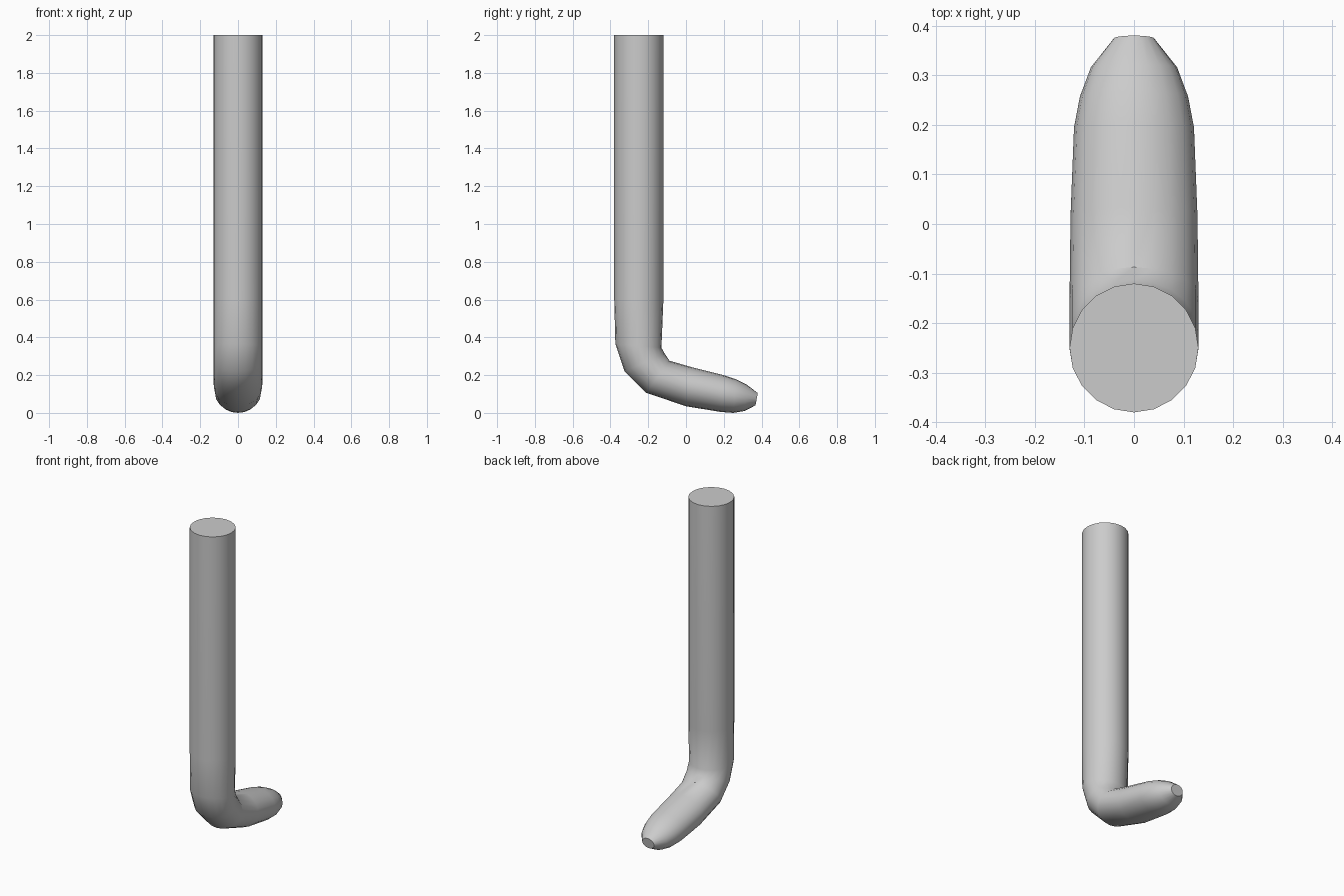
import bpy, bmesh, math
from mathutils import Vector

if "Cube" in bpy.data.objects:
    bpy.data.objects.remove(bpy.data.objects["Cube"])

SIDES = 20
# cross-sections: outer y, outer z, inner y, inner z, half width
RINGS = [
    (-0.38, 2.00, -0.12, 2.00, 0.13),
    (-0.38, 0.60, -0.12, 0.59, 0.13),
    (-0.374, 0.365, -0.13, 0.345, 0.13),
    (-0.325, 0.22, -0.113, 0.314, 0.13),
    (-0.212, 0.107, -0.087, 0.276, 0.13),
    (0.0, 0.035, 0.035, 0.241, 0.128),
    (0.185, 0.005, 0.205, 0.198, 0.121),
    (0.25, 0.0, 0.265, 0.178, 0.109),
    (0.31, 0.01, 0.322, 0.149, 0.087),
    (0.368, 0.04, 0.38, 0.105, 0.041),
]

# bent tube lofted through the cross-sections
bm = bmesh.new()
loops = []
for oy, oz, iy, iz, w in RINGS:
    outer, inner = Vector((0, oy, oz)), Vector((0, iy, iz))
    mid, half = (outer + inner) / 2, (inner - outer) / 2
    loop = []
    for i in range(SIDES):
        a = 2 * math.pi * i / SIDES
        loop.append(bm.verts.new(mid + half * math.cos(a) + Vector((w * math.sin(a), 0, 0))))
    loops.append(loop)
for a, b in zip(loops, loops[1:]):
    for i in range(SIDES):
        j = (i + 1) % SIDES
        bm.faces.new((a[i], a[j], b[j], b[i]))

# flat end caps
bm.faces.new(loops[0])
bm.faces.new(loops[-1])
bmesh.ops.recalc_face_normals(bm, faces=bm.faces)

mesh = bpy.data.meshes.new("bent_tube")
bm.to_mesh(mesh)
bm.free()
tube = bpy.data.objects.new("bent_tube", mesh)
bpy.context.collection.objects.link(tube)
bpy.context.view_layer.objects.active = tube
tube.select_set(True)
bpy.ops.object.shade_smooth_by_angle(angle=math.radians(35))
